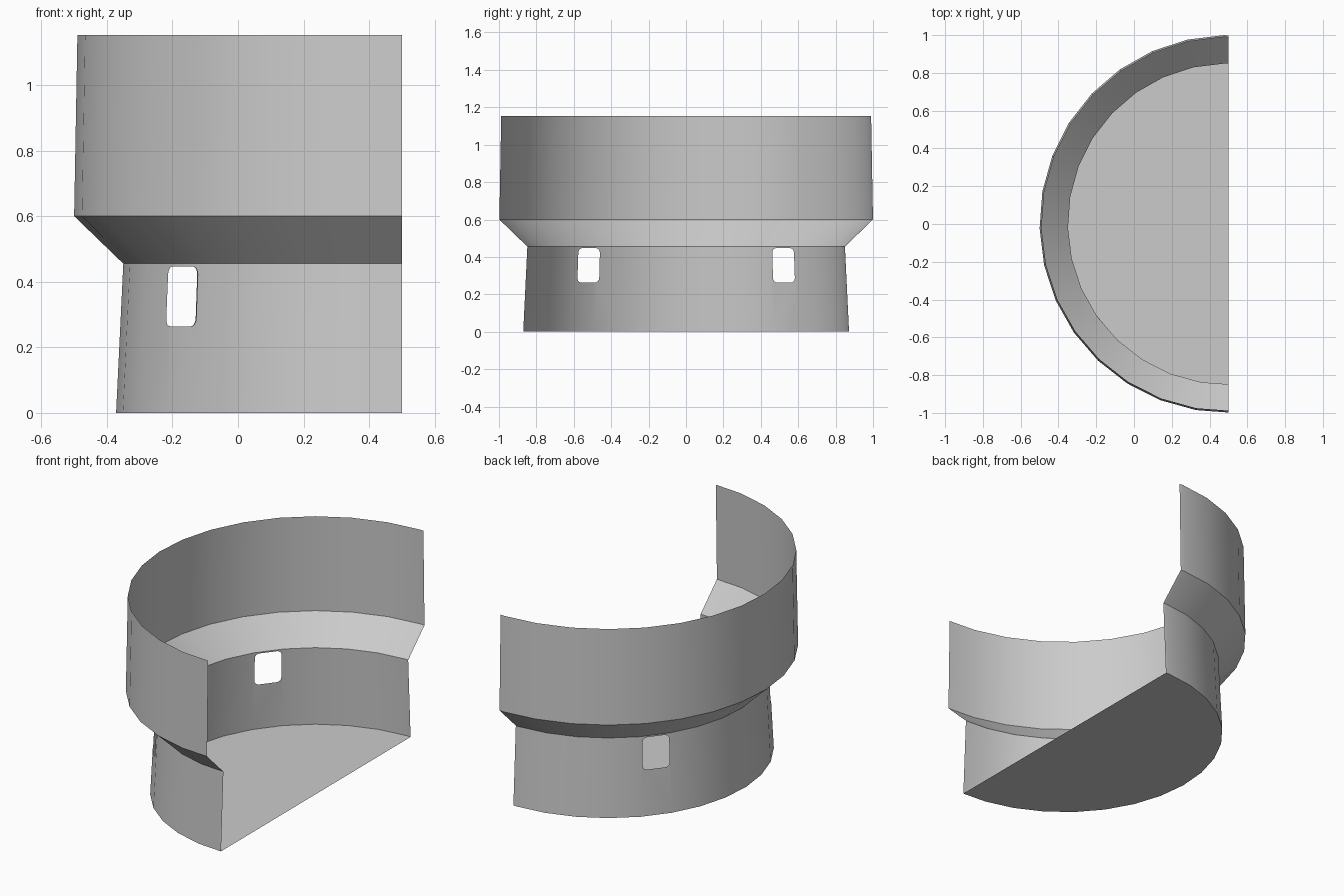
import bpy, bmesh
from math import radians, sin, cos, pi

if "Cube" in bpy.data.objects:
    bpy.data.objects.remove(bpy.data.objects["Cube"])

STEP = 11.25           # 32-sided turning
START = 91.35          # first full side, slightly turned from the cut plane
PROFILE = [(0.872, 0.0), (0.85, 0.455), (1.0, 0.6), (0.99, 1.153)]
ANGLES = [90.0] + [START + STEP * i for i in range(16)] + [270.0]


def on_ring(r, deg, z):
    """Point on a 32-sided ring centred on the cut edge."""
    off = (deg - START) % STEP - STEP / 2
    r *= cos(radians(STEP / 2)) / cos(radians(off))
    a = radians(deg)
    return (0.5 + r * cos(a), r * sin(a), z)


def lower_wall(deg, z):
    (r0, z0), (r1, z1) = PROFILE[:2]
    return on_ring(r0 + (r1 - r0) * (z - z0) / (z1 - z0), deg, z)


def window_outline(centre):
    """Rounded rectangle in unrolled (angle, height) coordinates."""
    rad, deg_per_unit, pts = 0.025, 180 / pi / 0.855, []
    for sx, sz, a0 in ((1, 1, 0), (-1, 1, 90), (-1, -1, 180), (1, -1, 270)):
        for i in range(5):
            a = radians(a0 + i * 22.5)
            x = sx * (0.074 - rad) + rad * cos(a)
            z = 0.355 + sz * (0.092 - rad) + rad * sin(a)
            pts.append((radians(centre + x * deg_per_unit), z))
    return pts


def window_panel(bm, degs, centre):
    """Piece of the lower wall with a window hole."""
    top = PROFILE[1][1]
    outer = [(radians(d), 0.0) for d in degs]
    outer += [(radians(d), top) for d in reversed(degs)]
    verts, edges = [], []
    for loop in (outer, window_outline(centre)):
        vs = [bm.verts.new((x, z, 0)) for x, z in loop]
        edges += [bm.edges.new((vs[i - 1], vs[i])) for i in range(len(vs))]
        verts += vs
    bmesh.ops.triangle_fill(bm, edges=edges, use_beauty=True, normal=(0, 0, 1))
    for v in verts:
        v.co = lower_wall(v.co.x * 180 / pi, v.co.y)


bm = bmesh.new()

# Walls: lower band, flared shoulder, upper band
windows = {5: (1, 142.2), 11: (2, 217.8)}   # first side: (side count, centre)
skip = {i + k for i, (n, c) in windows.items() for k in range(n)}
for band in range(3):
    (r0, z0), (r1, z1) = PROFILE[band:band + 2]
    for i in range(len(ANGLES) - 1):
        if band == 0 and i in skip:
            continue
        a, b = ANGLES[i:i + 2]
        bm.faces.new([bm.verts.new(p) for p in (
            on_ring(r0, a, z0), on_ring(r0, b, z0),
            on_ring(r1, b, z1), on_ring(r1, a, z1))])

# Window panels
for i, (n, centre) in windows.items():
    window_panel(bm, ANGLES[i:i + n + 1], centre)

# Floor
bm.faces.new([bm.verts.new(on_ring(PROFILE[0][0], a, 0)) for a in ANGLES])

bmesh.ops.remove_doubles(bm, verts=bm.verts[:], dist=0.0005)
bmesh.ops.recalc_face_normals(bm, faces=bm.faces[:])
mesh = bpy.data.meshes.new("half_cup_shell")
bm.to_mesh(mesh)
bm.free()
shell = bpy.data.objects.new("half_cup_shell", mesh)
bpy.context.collection.objects.link(shell)
bpy.context.view_layer.objects.active = shell
shell.select_set(True)
bpy.ops.object.shade_smooth_by_angle(angle=radians(30))
